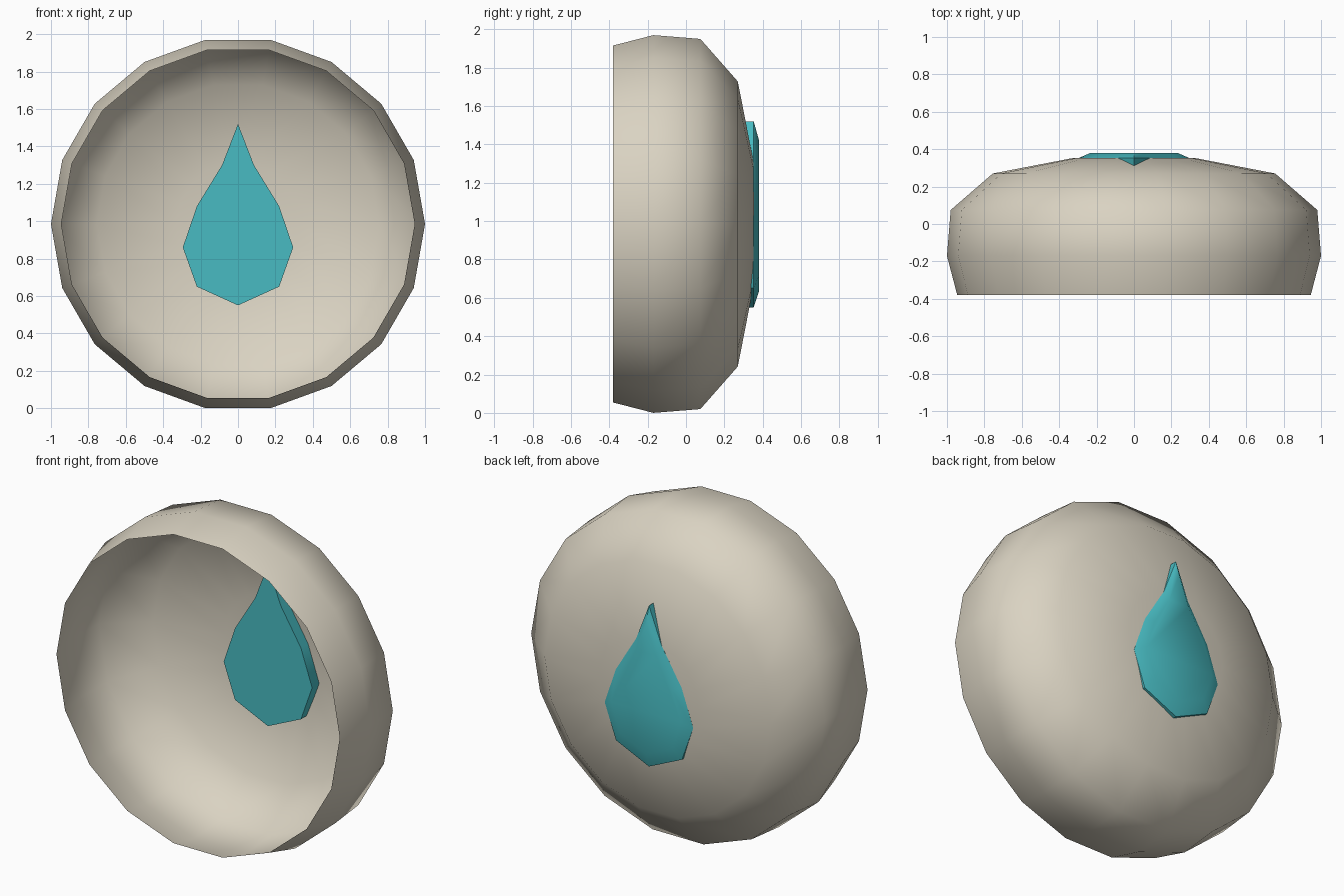
import bpy, bmesh
from math import cos, sin, pi, radians

cube = bpy.data.objects.get("Cube")
if cube:
    bpy.data.objects.remove(cube, do_unlink=True)

MID = 0.985   # height of the bowl axis
SIDES = 18


def material(name, rgb):
    m = bpy.data.materials.new(name)
    m.use_nodes = True
    m.diffuse_color = (*rgb, 1)
    m.node_tree.nodes["Principled BSDF"].inputs["Base Color"].default_value = (*rgb, 1)
    return m


def finish(bm, name, mat, angle):
    mesh = bpy.data.meshes.new(name)
    bm.to_mesh(mesh)
    bm.free()
    mesh.materials.append(mat)
    ob = bpy.data.objects.new(name, mesh)
    bpy.context.collection.objects.link(ob)
    bpy.ops.object.select_all(action='DESELECT')
    ob.select_set(True)
    bpy.context.view_layer.objects.active = ob
    bpy.ops.object.shade_smooth_by_angle(angle=radians(angle))
    return ob


def bridge(bm, a, b):
    for i in range(len(a)):
        j = (i + 1) % len(a)
        bm.faces.new((a[i], a[j], b[j], b[i]))


cream = material("cream", (0.70, 0.65, 0.54))
teal = material("teal", (0.065, 0.50, 0.54))

# Bowl: thin open shell turned around the y axis, (radius, y) from rim to back
profile = [(0.945, -0.38), (1.0, -0.17), (0.98, 0.075), (0.755, 0.27), (0.33, 0.352)]
bm = bmesh.new()
rings = [[bm.verts.new((r * cos(2 * pi * i / SIDES), y, MID + r * sin(2 * pi * i / SIDES)))
          for i in range(SIDES)] for r, y in profile]
for a, b in zip(rings, rings[1:]):
    bridge(bm, a, b)
centre = bm.verts.new((0, 0.357, MID))
for i in range(SIDES):
    bm.faces.new((rings[-1][i], rings[-1][(i + 1) % SIDES], centre))
bmesh.ops.recalc_face_normals(bm, faces=bm.faces)
if centre.normal.y < 0:
    bmesh.ops.reverse_faces(bm, faces=bm.faces)
finish(bm, "bowl_shell", cream, 80)

# Drop: mirrored outline pushed through the back wall, with a bevelled back face
half = [(0.085, 1.30), (0.22, 1.08), (0.295, 0.86), (0.22, 0.65)]
outline = [(0, 1.52)] + half + [(0, 0.55)] + [(-x, z) for x, z in reversed(half)]
bm = bmesh.new()
front, edge = [[bm.verts.new((x, y, z)) for x, z in outline] for y in (0.285, 0.353)]
back = [bm.verts.new((x * 0.79, 0.38, 1.0 + (z - 1.0) * 0.815)) for x, z in outline]
bridge(bm, front, edge)
bridge(bm, edge, back)
bm.faces.new(front)
bm.faces.new(back)
bmesh.ops.recalc_face_normals(bm, faces=bm.faces)
finish(bm, "drop_inlay", teal, 40)
